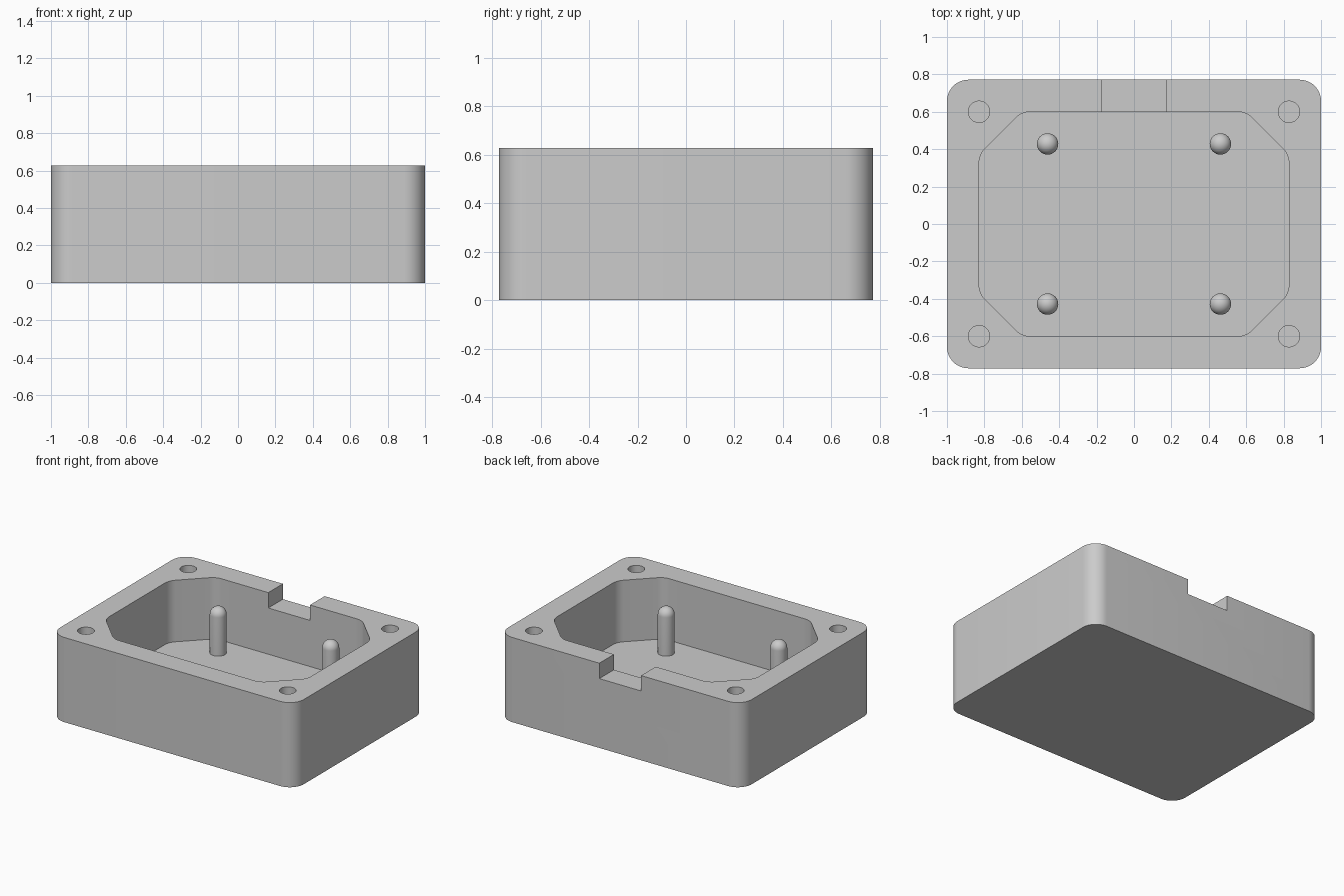
import bpy
import bmesh
import math
from mathutils import Vector

if "Cube" in bpy.data.objects:
    bpy.data.objects.remove(bpy.data.objects["Cube"], do_unlink=True)

U = 2 / 35                       # design unit: the case is 35 x 27 x 11
WIDTH, DEPTH, HEIGHT = 35 * U, 27 * U, 11 * U
FLOOR = 3 * U
CORNERS = [(x, y) for x in (-1, 1) for y in (-1, 1)]

grey = bpy.data.materials.new("grey plastic")
grey.use_nodes = True
grey.diffuse_color = (0.6, 0.6, 0.6, 1)
grey.node_tree.nodes["Principled BSDF"].inputs["Base Color"].default_value = (0.6, 0.6, 0.6, 1)


def finish(bm, name):
    """Turn a bmesh into a grey object."""
    bmesh.ops.recalc_face_normals(bm, faces=bm.faces)
    mesh = bpy.data.meshes.new(name)
    bm.to_mesh(mesh)
    bm.free()
    mesh.materials.append(grey)
    obj = bpy.data.objects.new(name, mesh)
    bpy.context.collection.objects.link(obj)
    return obj


def activate(obj):
    bpy.ops.object.select_all(action="DESELECT")
    obj.select_set(True)
    bpy.context.view_layer.objects.active = obj


def smooth(obj):
    activate(obj)
    bpy.ops.object.shade_smooth_by_angle(angle=math.radians(30))


def fillet(points, radius, steps=10):
    """Round every corner of a convex outline."""
    out = []
    for i, p in enumerate(points):
        p = Vector(p)
        a = (Vector(points[i - 1]) - p).normalized()
        b = (Vector(points[(i + 1) % len(points)]) - p).normalized()
        half = a.angle(b) / 2
        centre = p + (a + b).normalized() * radius / math.sin(half)
        start = p + a * radius / math.tan(half) - centre
        end = p + b * radius / math.tan(half) - centre
        sweep = math.pi - 2 * half
        for k in range(steps + 1):
            t = k / steps
            out.append(centre + (start * math.sin((1 - t) * sweep)
                                 + end * math.sin(t * sweep)) / math.sin(sweep))
    return out


def prism(name, outline, z0, z1):
    bm = bmesh.new()
    face = bm.faces.new([bm.verts.new((p[0], p[1], z0)) for p in outline])
    top = bmesh.ops.extrude_face_region(bm, geom=[face], use_keep_orig=True)["geom"]
    bmesh.ops.translate(bm, vec=(0, 0, z1 - z0),
                        verts=[v for v in top if isinstance(v, bmesh.types.BMVert)])
    return finish(bm, name)


def rectangle(x0, x1, y0, y1):
    return [(x0, y0), (x1, y0), (x1, y1), (x0, y1)]


def circle(x, y, r, n=32):
    return [(x + r * math.cos(math.tau * i / n), y + r * math.sin(math.tau * i / n))
            for i in range(n)]


def cut(target, cutter):
    mod = target.modifiers.new("cut", "BOOLEAN")
    mod.operation, mod.solver, mod.object = "DIFFERENCE", "EXACT", cutter
    activate(target)
    bpy.ops.object.modifier_apply(modifier=mod.name)
    bpy.data.objects.remove(cutter, do_unlink=True)


# Outer body with rounded vertical corners
w, d = WIDTH / 2, DEPTH / 2
case = prism("case_body", fillet(rectangle(-w, w, -d, d), 2 * U), 0, HEIGHT)

# Cavity with chamfered, softened corners
cx, cy, ch = w - 3 * U, d - 3 * U, 4 * U
octagon = [(cx, ch - cy), (cx, cy - ch), (cx - ch, cy), (ch - cx, cy),
           (-cx, cy - ch), (-cx, ch - cy), (ch - cx, -cy), (cx - ch, -cy)]
cut(case, prism("cavity_cutter", fillet(octagon, 2 * U), FLOOR, HEIGHT + U))

# Cable notch in the back wall
cut(case, prism("notch_cutter", rectangle(-3 * U, 3 * U, cy - 2 * U, d + U),
                HEIGHT - 2 * U, HEIGHT + U))

# Blind screw holes in the corners
for sx, sy in CORNERS:
    cut(case, prism("hole_cutter", circle(sx * cx, sy * cy, U), FLOOR, HEIGHT + U))
smooth(case)

# Round-topped standing posts
for sx, sy in CORNERS:
    bm = bmesh.new()
    arc = [(U * math.cos(a), 8 * U + U * math.sin(a))
           for a in (math.pi / 2 * k / 10 for k in range(11))]
    profile = [bm.verts.new((r, 0, z)) for r, z in [(0, FLOOR - 0.02), (U, FLOOR - 0.02)] + arc]
    edges = [bm.edges.new(pair) for pair in zip(profile, profile[1:])]
    bmesh.ops.spin(bm, geom=profile + edges, cent=(0, 0, 0), axis=(0, 0, 1),
                   angle=math.tau, steps=32, use_merge=True)
    bmesh.ops.remove_doubles(bm, verts=bm.verts, dist=0.0005)
    name = ("back" if sy > 0 else "front") + ("_left" if sx > 0 else "_right") + "_post"
    post = finish(bm, name)
    post.location = (sx * 0.462, sy * 0.428, 0)
    smooth(post)
